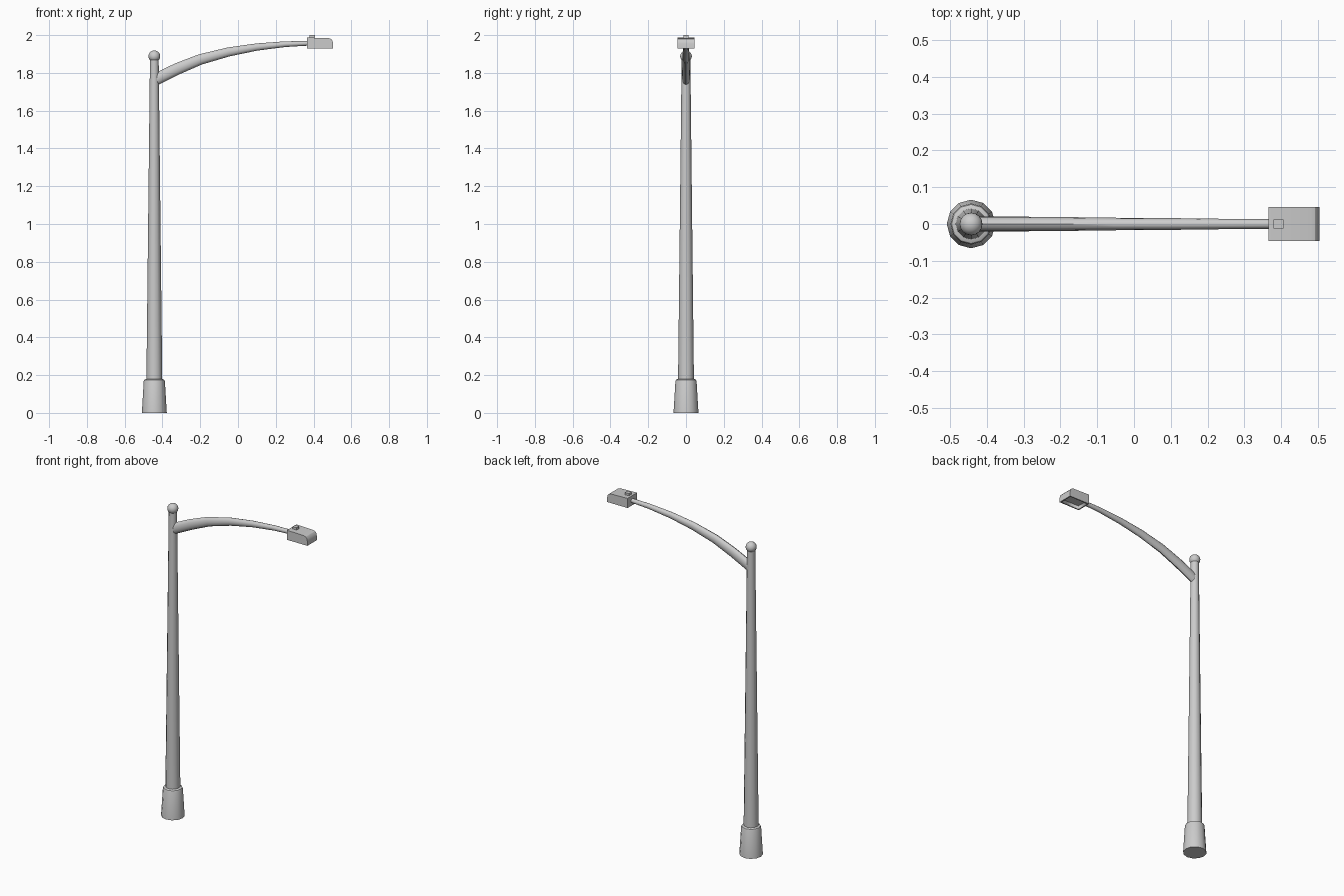
import bpy, bmesh, math
from mathutils import Vector

if "Cube" in bpy.data.objects:
    bpy.data.objects.remove(bpy.data.objects["Cube"])

PX = -0.443  # pole axis


def finish(name, bm, angle=None):
    bmesh.ops.recalc_face_normals(bm, faces=bm.faces)
    me = bpy.data.meshes.new(name)
    bm.to_mesh(me)
    bm.free()
    ob = bpy.data.objects.new(name, me)
    bpy.context.collection.objects.link(ob)
    if angle:
        bpy.ops.object.select_all(action='DESELECT')
        ob.select_set(True)
        bpy.context.view_layer.objects.active = ob
        bpy.ops.object.shade_smooth_by_angle(angle=math.radians(angle))
    return ob


def loft(name, rings, angle=40):
    """Bridge a list of equal-sized point rings and cap both ends."""
    bm = bmesh.new()
    loops = [[bm.verts.new(p) for p in ring] for ring in rings]
    n = len(loops[0])
    for a, b in zip(loops, loops[1:]):
        for i in range(n):
            j = (i + 1) % n
            bm.faces.new((a[i], a[j], b[j], b[i]))
    bm.faces.new(loops[0])
    bm.faces.new(loops[-1])
    return finish(name, bm, angle)


def turned(name, profile, sides=12):
    """Round part about the pole axis from (radius, z) pairs."""
    ang = [2 * math.pi * i / sides for i in range(sides)]
    return loft(name, [[(PX + r * math.cos(t), r * math.sin(t), z) for t in ang]
                       for r, z in profile])


# Pole foot with a chamfered shoulder, and the tapered shaft
turned("pole_base", [(0.066, 0), (0.056, 0.168), (0.053, 0.175), (0.043, 0.18)])
turned("pole_shaft", [(0.042, 0.17), (0.023, 1.88)])

# Ball cap
bm = bmesh.new()
bmesh.ops.create_uvsphere(bm, u_segments=16, v_segments=10, radius=0.031)
bmesh.ops.translate(bm, verts=bm.verts, vec=(PX, 0, 1.888))
finish("pole_cap", bm, 40)

# Curved arm with an oval, tapering section: x, z, half width, half height
path = [(-0.443, 1.762, 0.020, 0.032), (-0.32, 1.822, 0.020, 0.031),
        (-0.20, 1.871, 0.019, 0.028), (-0.05, 1.911, 0.017, 0.024),
        (0.10, 1.937, 0.016, 0.019), (0.25, 1.952, 0.014, 0.015),
        (0.38, 1.957, 0.013, 0.012)]
rings = []
for k, (x, z, w, h) in enumerate(path):
    a, b = path[max(k - 1, 0)], path[min(k + 1, len(path) - 1)]
    tan = Vector((b[0] - a[0], 0, b[1] - a[1])).normalized()
    up = Vector((-tan.z, 0, tan.x))
    rings.append([Vector((x, 0, z)) + up * h * math.sin(t) + Vector((0, w * math.cos(t), 0))
                  for t in (2 * math.pi * i / 12 for i in range(12))])
loft("lamp_arm", rings)

# Lamp head: side profile extruded across, with a recessed underside
side = [(0.365, 1.928), (0.504, 1.928), (0.504, 1.955), (0.500, 1.971),
        (0.492, 1.980), (0.479, 1.984), (0.365, 1.987)]
head = loft("lamp_head", [[(x, y, z) for x, z in side] for y in (-0.046, 0.046)], 30)
bm = bmesh.new()
bm.from_mesh(head.data)
bm.normal_update()
under = [f for f in bm.faces if f.normal.z < -0.9]
bmesh.ops.inset_region(bm, faces=under, thickness=0.010)
bmesh.ops.inset_region(bm, faces=under, thickness=0.006, depth=-0.018)
bm.to_mesh(head.data)
bm.free()

# Light sensor on top of the head
bm = bmesh.new()
bmesh.ops.create_cube(bm, size=1)
bmesh.ops.scale(bm, verts=bm.verts, vec=(0.028, 0.025, 0.022))
bmesh.ops.translate(bm, verts=bm.verts, vec=(0.393, 0, 1.989))
finish("light_sensor", bm)
